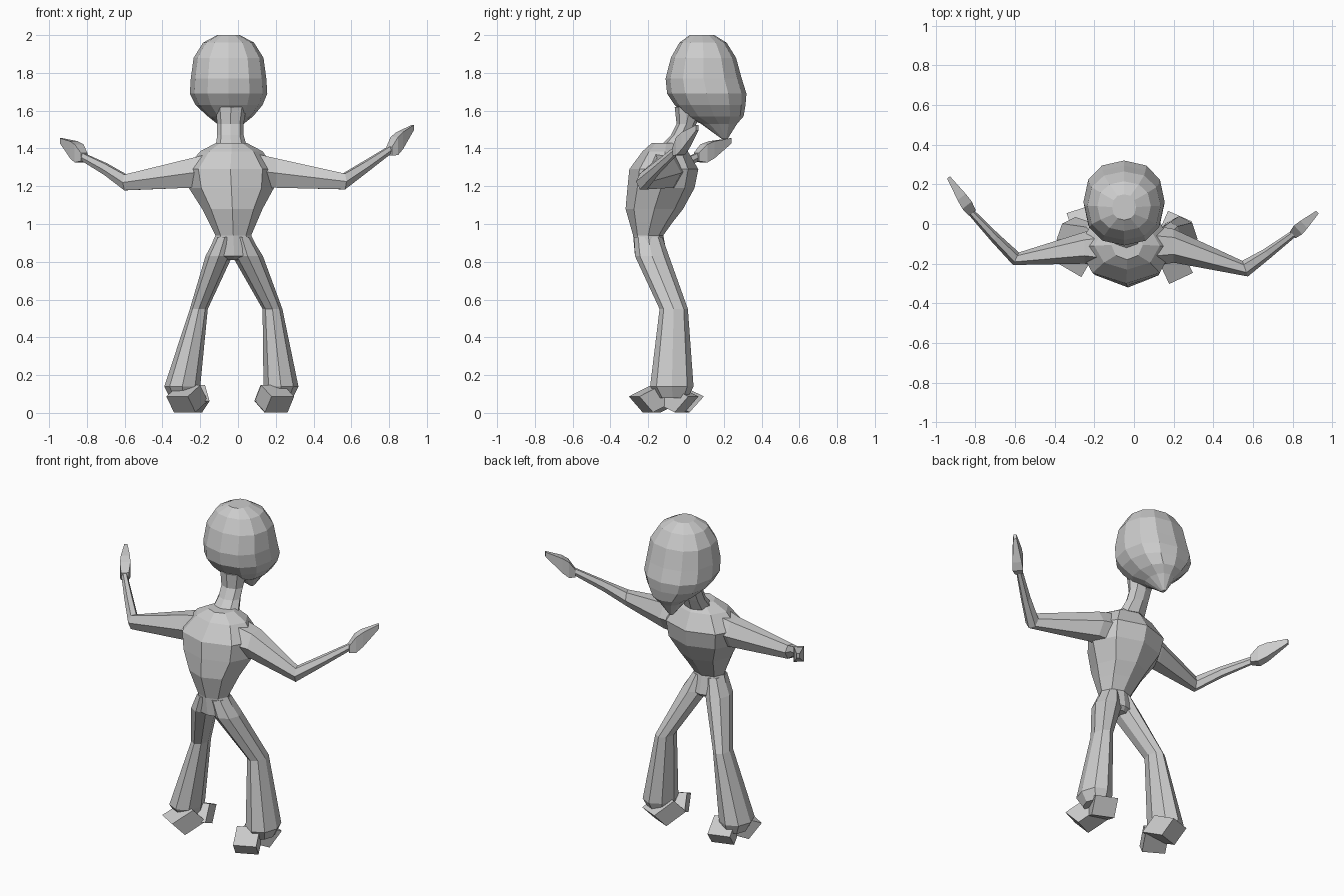
import bpy, math
from mathutils import Vector

if "Cube" in bpy.data.objects:
    bpy.data.objects.remove(bpy.data.objects["Cube"])

Z = Vector((0, 0, 1))


def loft(name, sections, n=8, power=1.0, box=False):
    """Skin a list of (centre, U, V) rings, with flat end caps."""
    verts, faces = [], []
    for c, u, v in sections:
        for i in range(n):
            a = 2 * math.pi * (i + (0.5 if box else 0)) / n
            k = math.sqrt(2) if box else 1
            ca, sa = math.cos(a), math.sin(a)
            p = math.copysign(abs(ca) ** power, ca) * k
            q = math.copysign(abs(sa) ** power, sa) * k
            verts.append(Vector(c) + u * p + v * q)
    for r in range(len(sections) - 1):
        for i in range(n):
            j = (i + 1) % n
            faces.append((r * n + i, r * n + j, (r + 1) * n + j, (r + 1) * n + i))
    faces.append(tuple(reversed(range(n))))
    faces.append(tuple(range(len(verts) - n, len(verts))))
    me = bpy.data.meshes.new(name)
    me.from_pydata(verts, [], faces)
    # consistent outward normals
    import bmesh
    bm = bmesh.new()
    bm.from_mesh(me)
    bmesh.ops.recalc_face_normals(bm, faces=bm.faces)
    bm.to_mesh(me)
    bm.free()
    ob = bpy.data.objects.new(name, me)
    bpy.context.collection.objects.link(ob)
    return ob


def flat(z, x0, x1, y0, y1):
    """Horizontal ring from its extents."""
    return (((x0 + x1) / 2, (y0 + y1) / 2, z),
            Vector(((x1 - x0) / 2, 0, 0)), Vector((0, (y1 - y0) / 2, 0)))


def upright(c, deg, a, b):
    """Vertical ring: half width a along a heading, half height b."""
    t = math.radians(deg)
    return c, Vector((math.cos(t) * a, math.sin(t) * a, 0)), Z * b


# Head: rounded skull tapering to a pointed chin at the back
loft("head", [
    flat(2.00, -.11, .01, .02, .15),
    flat(1.96, -.185, .085, -.035, .215),
    flat(1.88, -.235, .135, -.08, .265),
    flat(1.77, -.25, .15, -.108, .295),
    flat(1.69, -.255, .155, -.10, .32),
    flat(1.63, -.225, .13, -.06, .315),
    flat(1.57, -.16, .08, -.005, .305),
    flat(1.53, -.11, .03, .08, .27),
    flat(1.45, -.055, -.035, .19, .22),
], n=12, power=0.88)

# Neck
loft("neck", [
    flat(1.62, -.12, .045, -.06, .10),
    flat(1.53, -.11, .03, -.05, .055),
    flat(1.47, -.11, .03, -.08, .03),
    flat(1.40, -.12, .05, -.15, .0),
])

# Torso from collar to hips
loft("torso", [
    flat(1.43, -.115, .045, -.18, -.03),
    flat(1.385, -.20, .13, -.23, .01),
    flat(1.29, -.28, .20, -.30, .065),
    flat(1.19, -.26, .19, -.31, .045),
    flat(1.08, -.19, .13, -.32, -.015),
    flat(1.01, -.155, .10, -.30, -.07),
    flat(.94, -.12, .07, -.28, -.12),
    flat(.83, -.165, .125, -.27, -.10),
    flat(.81, -.08, .03, -.23, -.12),
])

# Arms: shoulder, elbow, wrist
loft("left_arm", [
    upright((-.12, -.12, 1.285), 90, .11, .11),
    upright((-.25, -.12, 1.27), 90, .08, .09),
    upright((-.595, -.175, 1.22), 65, .035, .048),
    upright((-.70, -.07, 1.29), 47, .026, .035),
    upright((-.85, .09, 1.37), 47, .016, .022),
], n=6)
loft("right_arm", [
    upright((.06, -.11, 1.285), 90, .11, .11),
    upright((.20, -.11, 1.27), 90, .085, .09),
    upright((.56, -.225, 1.225), 110, .042, .048),
    upright((.67, -.15, 1.30), 128, .028, .036),
    upright((.83, -.03, 1.41), 128, .016, .022),
], n=6)

# Mitten hands: quick flare then a long taper
for side, base, tip, deg in (("left", (-.815, .055, 1.355), (-.935, .235, 1.44), 38),
                             ("right", (.80, -.055, 1.385), (.925, .06, 1.51), 132)):
    b, t = Vector(base), Vector(tip)
    loft(side + "_hand", [
        upright(b, deg, .022, .022),
        upright(b.lerp(t, .22), deg, .03, .048),
        upright(b.lerp(t, .45), deg, .026, .045),
        upright(t, deg, .009, .014),
    ], n=4, box=True)

# Flared legs
loft("left_leg", [
    flat(.93, -.12, -.02, -.275, -.125),
    flat(.83, -.172, -.03, -.27, -.09),
    flat(.55, -.255, -.16, -.135, .005),
    flat(.14, -.39, -.20, -.19, .035),
    flat(.08, -.36, -.215, -.15, .01),
])
loft("right_leg", [
    flat(.93, -.03, .07, -.275, -.125),
    flat(.83, -.03, .132, -.27, -.09),
    flat(.55, .13, .235, -.14, .01),
    flat(.14, .135, .32, -.19, .04),
    flat(.08, .15, .29, -.15, .01),
])

# Toe and heel blocks, each sloping down and outward
for name, x, y, dx, dy in (("left_toe", -.32, -.23, -.5, -.86),
                           ("left_heel", -.275, .07, -.3, .95),
                           ("right_toe", .235, -.27, .42, -.9),
                           ("right_heel", .23, .035, .4, .9)):
    d = Vector((dx, dy, 0)).normalized()
    end = Vector((x, y, .045)) - d * .035
    u = Vector((-d.y, d.x, 0)) * .066
    v = d * .04 + Z * .042
    loft(name, [(end - d * .13 + Z * .06, u, v), (end, u, v)], n=4, box=True)
